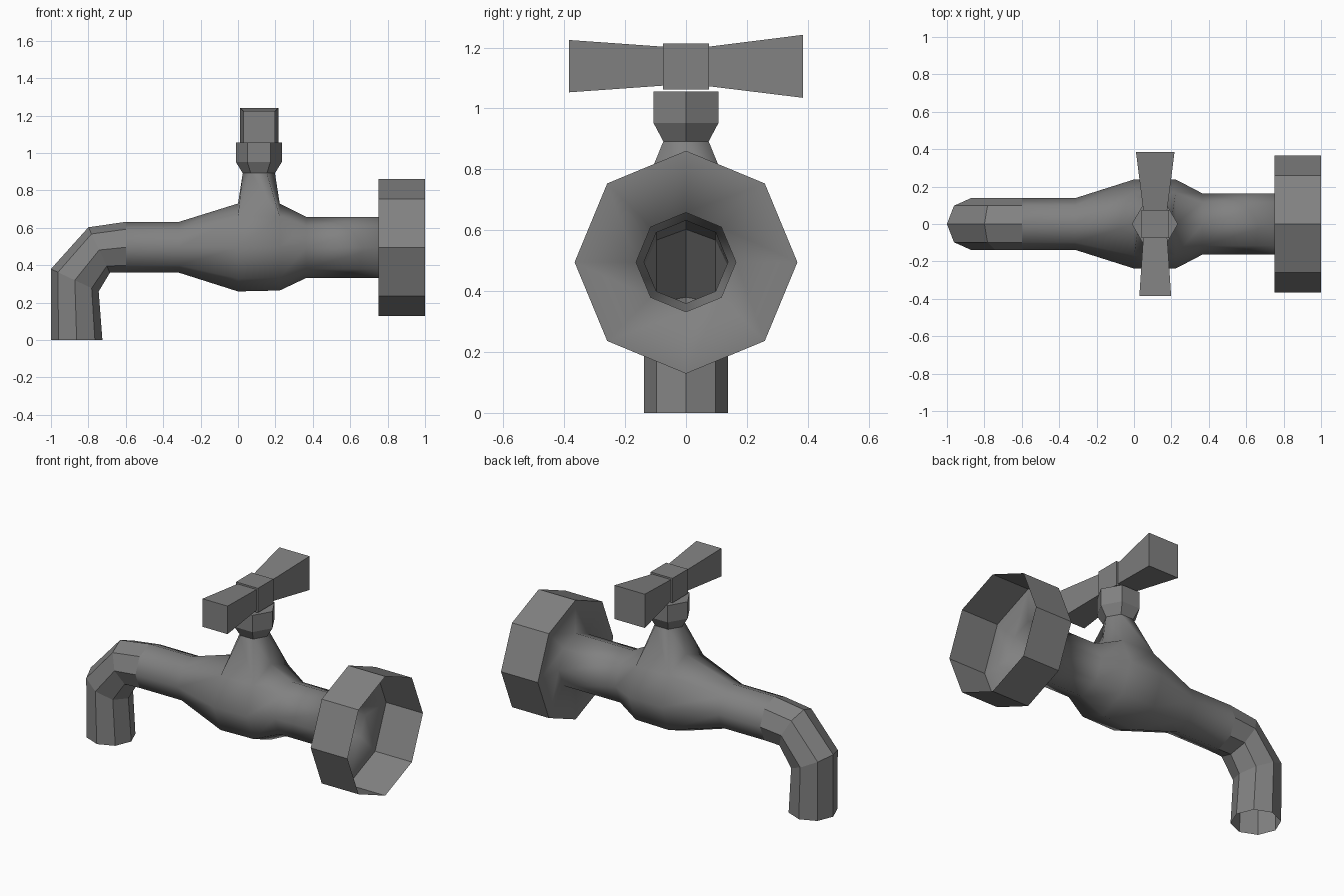
import bpy, bmesh, math
from mathutils import Vector

if "Cube" in bpy.data.objects:
    bpy.data.objects.remove(bpy.data.objects["Cube"])

metal = bpy.data.materials.new("grey_metal")
metal.diffuse_color = (0.22, 0.22, 0.22, 1)
metal.use_nodes = True
metal.node_tree.nodes["Principled BSDF"].inputs["Base Color"].default_value = metal.diffuse_color


def finish(bm, name):
    me = bpy.data.meshes.new(name)
    bmesh.ops.recalc_face_normals(bm, faces=bm.faces)
    bm.to_mesh(me)
    bm.free()
    me.materials.append(metal)
    ob = bpy.data.objects.new(name, me)
    bpy.context.collection.objects.link(ob)
    return ob


def bridge(bm, a, b):
    n = len(a)
    return [bm.faces.new((a[i], a[(i + 1) % n], b[(i + 1) % n], b[i])) for i in range(n)]


# Tap body: octagonal rings as (upper x, upper z, lower x, lower z, half width)
rings = [
    (-1.0, 0, -0.725, 0, 0.138),
    (-1.0, 0.38, -0.745, 0.26, 0.138),
    (-0.80, 0.603, -0.685, 0.36, 0.138),
    (-0.60, 0.632, -0.60, 0.36, 0.138),
    (-0.315, 0.632, -0.315, 0.36, 0.138),
    (0.0, 0.73, 0.0, 0.26, 0.238),
    (0.223, 0.73, 0.223, 0.265, 0.238),
    (0.365, 0.658, 0.365, 0.332, 0.164),
    (0.75, 0.658, 0.75, 0.332, 0.164),
    (0.75, 0.861, 0.75, 0.129, 0.366),
    (1.0, 0.861, 1.0, 0.129, 0.366),
]
bm = bmesh.new()
loops = []
for ux, uz, lx, lz, w in rings:
    u, l = Vector((ux, 0, uz)), Vector((lx, 0, lz))
    mid, half = (u + l) / 2, (u - l) / 2
    loops.append([bm.verts.new(mid + half * math.cos(k * math.pi / 4)
                               + Vector((0, w * math.sin(k * math.pi / 4), 0)))
                  for k in range(8)])
for i in range(len(loops) - 1):
    faces = bridge(bm, loops[i], loops[i + 1])
    if i == 5:  # opening on top for the neck
        bmesh.ops.delete(bm, geom=[faces[0], faces[7]], context='FACES_ONLY')

# Neck and hexagonal collar growing out of the opening
a, b = loops[5], loops[6]
prev = [a[0], a[1], b[1], b[0], b[7], a[7]]
for r, z in ((0.086, 0.892), (0.123, 0.952), (0.123, 1.055)):
    cur = [bm.verts.new((0.1115 + r * math.cos(math.pi - k * math.pi / 3),
                         r * math.sin(math.pi - k * math.pi / 3), z)) for k in range(6)]
    bridge(bm, prev, cur)
    prev = cur
bm.faces.new(prev)

# Smooth body, crisp spout, collar and flange edges
flange = set(loops[9] + loops[10])
for f in bm.faces:
    f.smooth = True
for e in bm.edges:
    v, w = e.verts
    if (max(v.co.x, w.co.x) < -0.55 or min(v.co.z, w.co.z) > 0.88
            or (v in flange and w in flange)):
        e.smooth = False
finish(bm, "tap_body")


# Handle pieces: frustums along y, ends as (y, half x, z low, z high)
def bar(name, *ends):
    bm = bmesh.new()
    loops = [[bm.verts.new((0.1135 + sx * hx, y, z))
              for sx, z in ((-1, z0), (1, z0), (1, z1), (-1, z1))]
             for y, hx, z0, z1 in ends]
    bridge(bm, *loops)
    for loop in loops:
        bm.faces.new(loop)
    finish(bm, name)


bar("handle_hub", (-0.075, 0.074, 1.063, 1.213), (0.075, 0.074, 1.063, 1.213))
bar("handle_arm_front", (-0.385, 0.085, 1.053, 1.225), (-0.075, 0.064, 1.075, 1.203))
bar("handle_arm_back", (0.075, 0.064, 1.073, 1.203), (0.385, 0.103, 1.035, 1.242))
